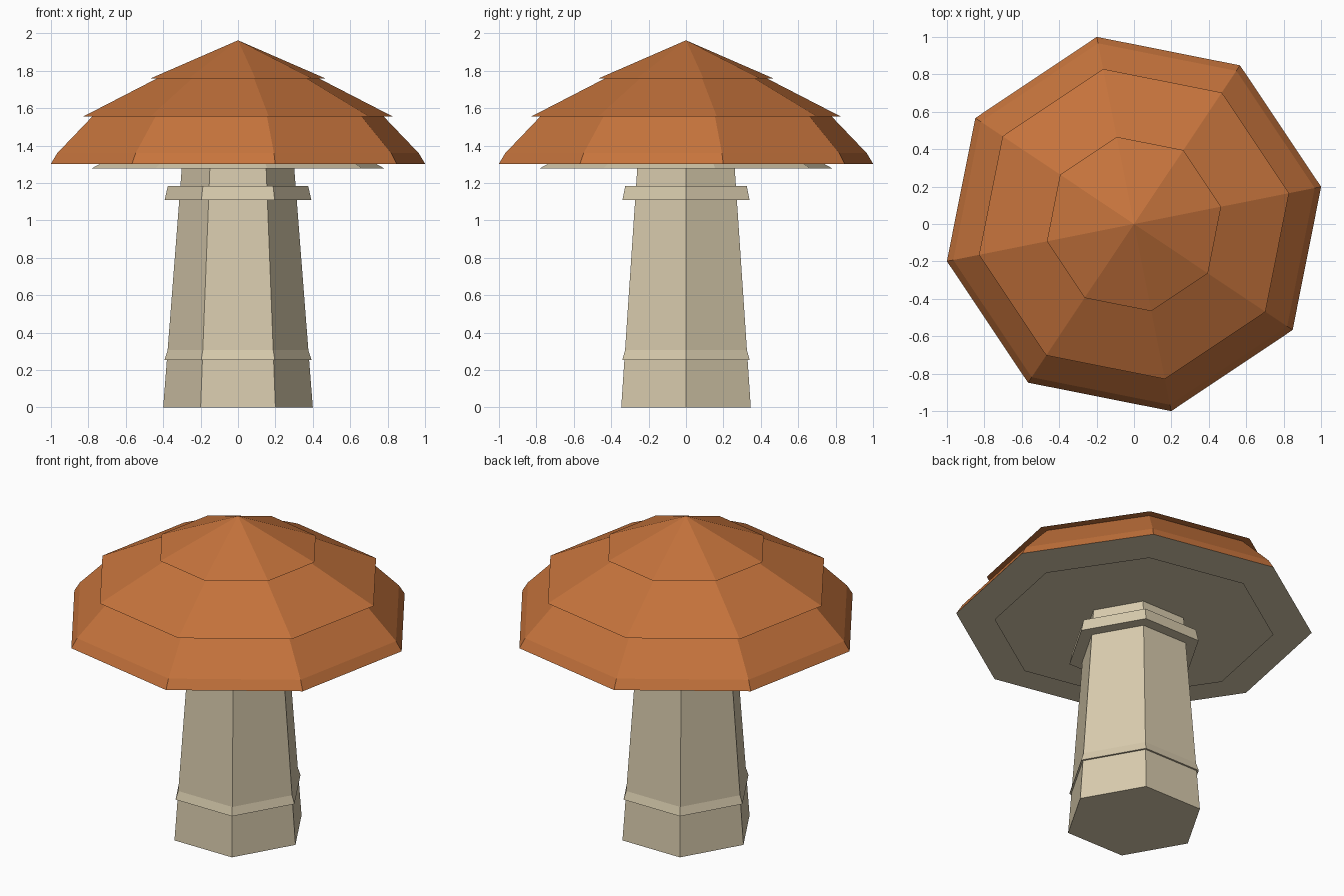
import bpy, bmesh, math

if "Cube" in bpy.data.objects:
    bpy.data.objects.remove(bpy.data.objects["Cube"])


def make_mat(name, rgb):
    m = bpy.data.materials.new(name)
    m.diffuse_color = (*rgb, 1.0)
    m.use_nodes = True
    m.node_tree.nodes["Principled BSDF"].inputs["Base Color"].default_value = m.diffuse_color
    return m


ORANGE = make_mat("orange_cap", (0.56, 0.172, 0.045))
CREAM = make_mat("cream_stem", (0.69, 0.60, 0.42))


def lathe(name, sides, turn, profile, mat):
    """Closed flat-faced solid from (radius, z) rings, bottom to top; radius 0 is an apex."""
    bm = bmesh.new()
    rings = []
    for r, z in profile:
        if r == 0:
            rings.append([bm.verts.new((0, 0, z))] * sides)
        else:
            angles = [math.radians(turn) + math.tau * i / sides for i in range(sides)]
            rings.append([bm.verts.new((r * math.cos(a), r * math.sin(a), z)) for a in angles])
    for low, high in zip(rings, rings[1:]):
        for i in range(sides):
            j = (i + 1) % sides
            corners = [low[i], low[j], high[j], high[i]]
            bm.faces.new(list(dict.fromkeys(corners)))
    bm.faces.new(rings[0][::-1])
    if profile[-1][0] > 0:
        bm.faces.new(rings[-1])
    bmesh.ops.recalc_face_normals(bm, faces=bm.faces)
    mesh = bpy.data.meshes.new(name)
    bm.to_mesh(mesh)
    bm.free()
    mesh.materials.append(mat)
    obj = bpy.data.objects.new(name, mesh)
    bpy.context.collection.objects.link(obj)
    return obj


# Six-sided stem with two flared bands
lathe("stem", 6, 0, [(0.40, 0), (0.30, 1.29)], CREAM)
lathe("base_band", 6, 0, [(0.393, 0.255), (0.375, 0.31)], CREAM)
lathe("collar", 6, 0, [(0.392, 1.11), (0.375, 1.185)], CREAM)

# Eight-sided cap in three overlapping tiers
TURN = 11.25
lower = lathe("cap_lower_tier", 8, TURN,
              [(1.02, 1.303), (0.985, 1.36), (0.79, 1.56)], ORANGE)
lathe("cap_middle_tier", 8, TURN, [(0.845, 1.555), (0.43, 1.765)], ORANGE)
lathe("cap_top_tier", 8, TURN, [(0.475, 1.76), (0, 1.963)], ORANGE)

# Cream underside of the cap, with the gill plate
lower.data.materials.append(CREAM)
for face in lower.data.polygons:
    if face.normal.z < -0.9:
        face.material_index = 1
lathe("gill_plate", 8, TURN, [(0.80, 1.277), (0.75, 1.304)], CREAM)
